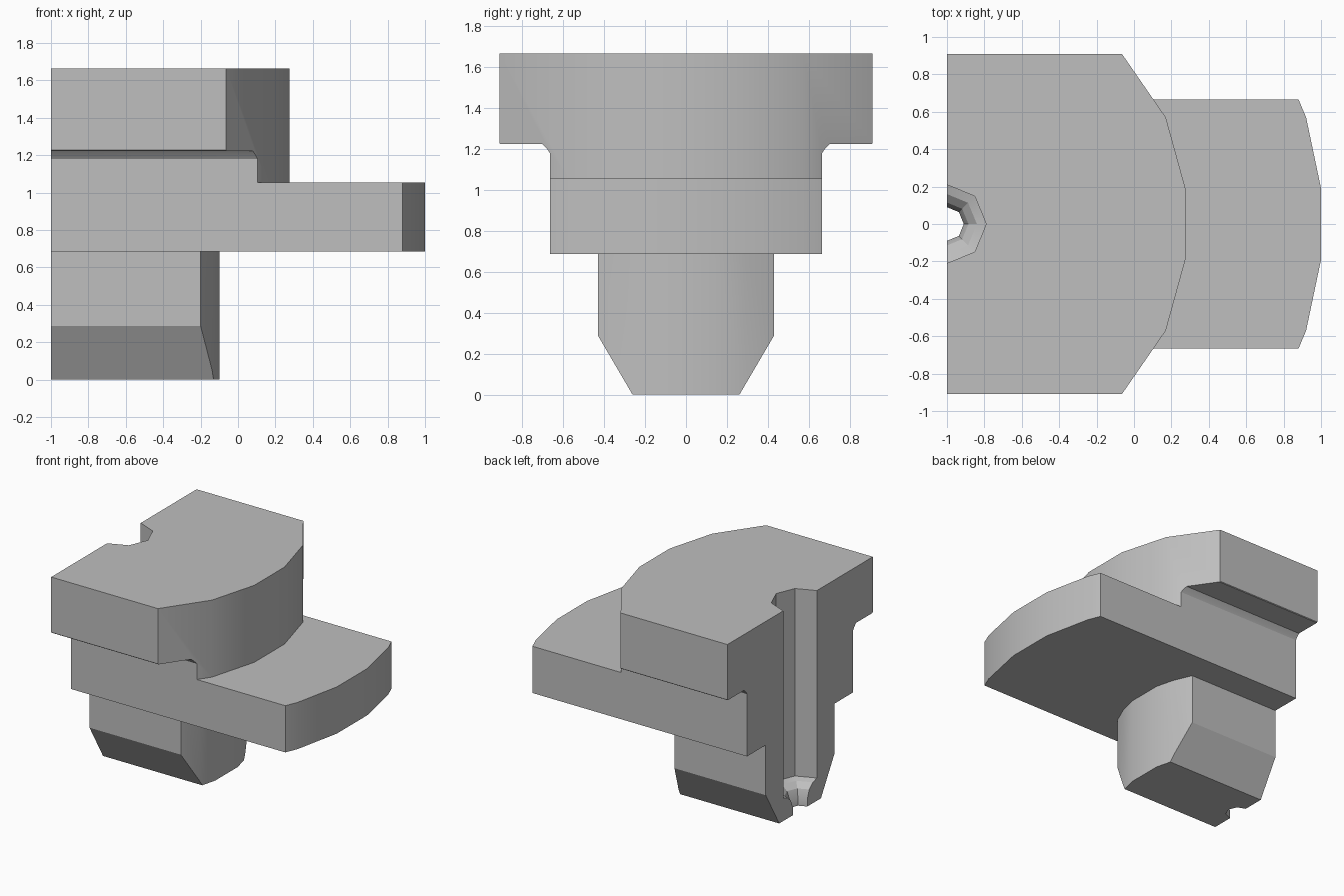
import bpy, bmesh, math

default = bpy.data.objects.get("Cube")
if default:
    bpy.data.objects.remove(default, do_unlink=True)

grey = bpy.data.materials.new("plain grey")
grey.use_nodes = True
grey.diffuse_color = (0.52, 0.52, 0.52, 1)
grey.node_tree.nodes["Principled BSDF"].inputs["Base Color"].default_value = (0.52, 0.52, 0.52, 1)

CUT_X = -1.0  # flat section plane through the bore axis


def mirrored(half):
    """Close a half outline by mirroring its first coordinate."""
    return half + [(-a, b) for a, b in reversed(half)]


def prism(name, outline, place, shift):
    """Extrude an outline placed in space by 'place' along 'shift'."""
    bm = bmesh.new()
    face = bm.faces.new([bm.verts.new(place(a, b)) for a, b in outline])
    top = bmesh.ops.extrude_face_region(bm, geom=[face])["geom"]
    bmesh.ops.translate(bm, vec=shift, verts=[g for g in top if isinstance(g, bmesh.types.BMVert)])
    bmesh.ops.recalc_face_normals(bm, faces=bm.faces)
    return to_object(name, bm)


def to_object(name, bm):
    mesh = bpy.data.meshes.new(name)
    bm.to_mesh(mesh)
    bm.free()
    mesh.materials.append(grey)
    obj = bpy.data.objects.new(name, mesh)
    bpy.context.collection.objects.link(obj)
    return obj


def plan_prism(name, half, z0, z1):
    return prism(name, mirrored(half), lambda y, x: (x, y, z0), (0, 0, z1 - z0))


def section_prism(name, half):
    return prism(name, mirrored(half), lambda y, z: (CUT_X - 0.2, y, z), (2.4, 0, 0))


def boolean(obj, cutter, operation):
    mod = obj.modifiers.new(operation.title(), 'BOOLEAN')
    mod.operation = operation
    mod.solver = 'EXACT'
    mod.object = cutter
    bpy.ops.object.select_all(action='DESELECT')
    obj.select_set(True)
    bpy.context.view_layer.objects.active = obj
    bpy.ops.object.modifier_apply(modifier=mod.name)


def remove(obj):
    bpy.data.objects.remove(obj, do_unlink=True)


# Bore: eight-sided, narrowing over a rounded seat near the bottom
bore_profile = [(0.21, 1.9), (0.21, 0.18), (0.16, 0.165), (0.115, 0.125), (0.09, 0.06), (0.09, -0.2)]
bm = bmesh.new()
rings = [[bm.verts.new((CUT_X + r * math.cos(i * math.pi / 4), r * math.sin(i * math.pi / 4), z))
          for i in range(8)] for r, z in bore_profile]
for upper, lower in zip(rings, rings[1:]):
    for i in range(8):
        j = (i + 1) % 8
        bm.faces.new((upper[i], upper[j], lower[j], lower[i]))
bm.faces.new(rings[0])
bm.faces.new(rings[-1])
bmesh.ops.recalc_face_normals(bm, faces=bm.faces)
bore = to_object("bore_cutter", bm)
bore.hide_render = True

# Head: faceted arc in plan, overhanging sides with a fillet underneath
head = plan_prism("head", [(0.91, CUT_X), (0.91, -0.065), (0.57, 0.17), (0.19, 0.275)], 1.055, 1.665)
head_section = section_prism("head_section", [
    (0.665, 0.9), (0.665, 1.18), (0.675, 1.195), (0.70, 1.222), (0.905, 1.222), (0.915, 1.232), (0.915, 1.9)])

# Flange plate
flange = plan_prism("flange_plate", [(0.665, CUT_X), (0.665, 0.88), (0.57, 0.92), (0.19, 1.0)], 0.685, 1.055)

# Stem: rounded end with chamfered lower sides
stem = plan_prism("stem", [(0.43, CUT_X), (0.43, -0.2), (0.29, -0.138), (0.14, -0.1)], 0, 0.685)
stem_section = section_prism("stem_section", [(0.144, -0.2), (0.437, 0.3), (0.437, 0.9)])

for part, section in ((head, head_section), (flange, None), (stem, stem_section)):
    if section:
        boolean(part, section, 'INTERSECT')
        remove(section)
    boolean(part, bore, 'DIFFERENCE')
    bpy.ops.object.shade_smooth_by_angle(angle=math.radians(25))
remove(bore)
